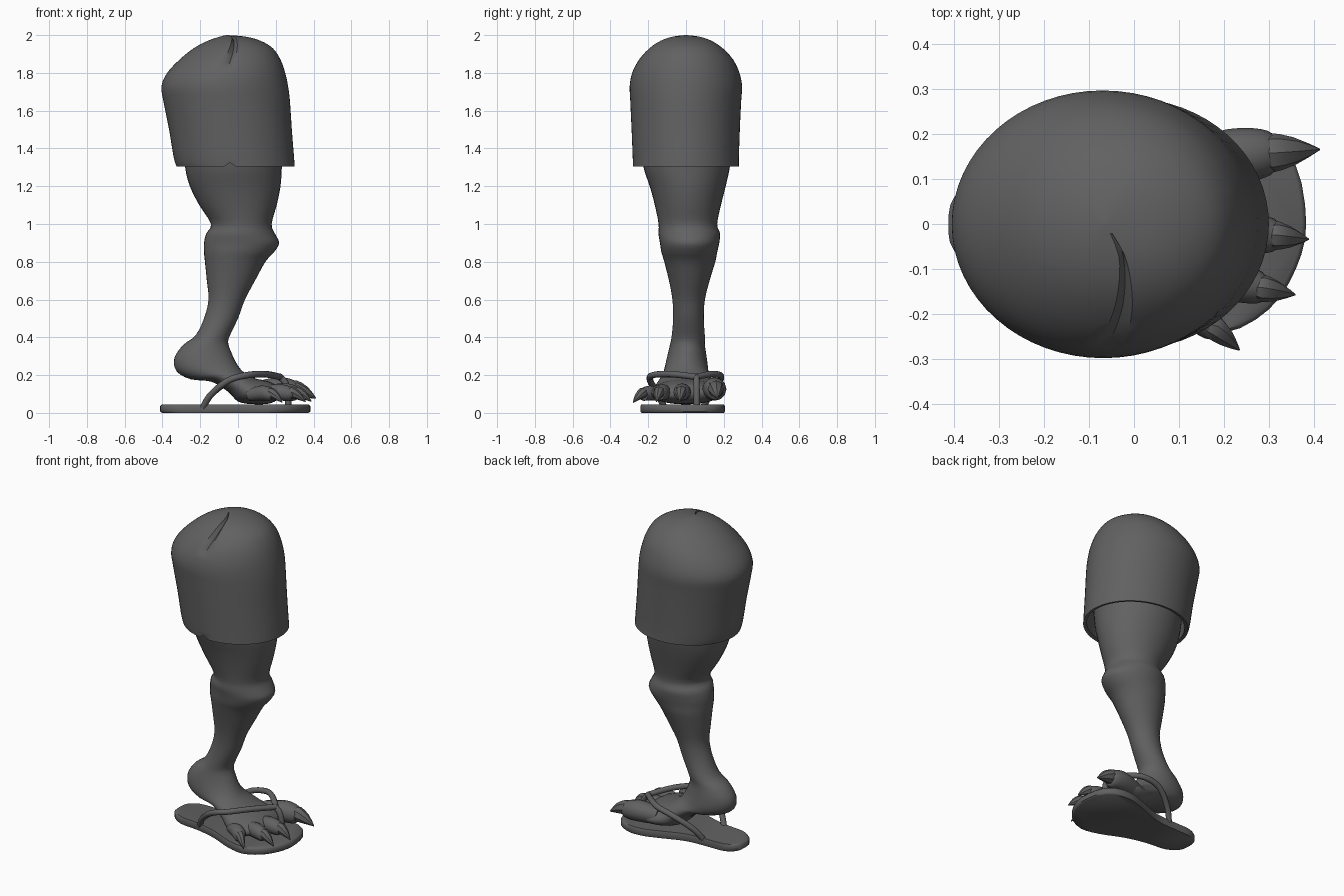
import bpy, bmesh, math
from mathutils import Vector

grey = bpy.data.materials.new("dark grey")
grey.diffuse_color = (0.12, 0.12, 0.12, 1)


def finish(name, bm, angle=40):
    bmesh.ops.recalc_face_normals(bm, faces=bm.faces)
    me = bpy.data.meshes.new(name)
    bm.to_mesh(me)
    bm.free()
    me.materials.append(grey)
    ob = bpy.data.objects.new(name, me)
    bpy.context.collection.objects.link(ob)
    bpy.ops.object.select_all(action='DESELECT')
    ob.select_set(True)
    bpy.context.view_layer.objects.active = ob
    bpy.ops.object.shade_smooth_by_angle(angle=math.radians(angle))
    return ob


def smooth(rows, steps, closed=False):
    """Catmull-Rom interpolation of equal-length tuples."""
    n, out = len(rows), []
    for i in range(n if closed else n - 1):
        pick = (lambda k: rows[k % n]) if closed else (lambda k: rows[min(max(k, 0), n - 1)])
        a, b, c, d = (pick(i + k) for k in (-1, 0, 1, 2))
        for s in range(steps):
            t = s / steps
            out.append(tuple(0.5 * (2*q + (r-p)*t + (2*p-5*q+4*r-s4)*t*t + (3*q-p-3*r+s4)*t**3)
                             for p, q, r, s4 in zip(a, b, c, d)))
    return out if closed else out + [rows[-1]]


def skin(rings):
    """Join rings of points into a closed skin; returns bmesh and vertex rings."""
    bm = bmesh.new()
    vs = [[bm.verts.new(p) for p in r] for r in rings]
    n = len(vs[0])
    for a, b in zip(vs, vs[1:]):
        for i in range(n):
            bm.faces.new((a[i], a[(i+1) % n], b[(i+1) % n], b[i]))
    bm.faces.new(vs[0])
    bm.faces.new(vs[-1][::-1])
    return bm, vs


def ring(x0, z0, x1, z1, y0, y1, n):
    """Ellipse spanning two points in the xz plane and a y range."""
    pts = []
    for i in range(n):
        c, s = math.cos(2*math.pi*i/n), math.sin(2*math.pi*i/n)
        pts.append(((x0+x1)/2 + c*(x1-x0)/2, (y0+y1)/2 + s*(y1-y0)/2, (z0+z1)/2 + c*(z1-z0)/2))
    return pts


def tube(name, rows, n=12, steps=4, angle=50):
    """Round tube through (x, y, z, radius) rows."""
    rows = smooth(rows, steps)
    pts = [Vector(r[:3]) for r in rows]
    rings = []
    for i, p in enumerate(pts):
        t = (pts[min(i+1, len(pts)-1)] - pts[max(i-1, 0)]).normalized()
        ref = Vector((0, 1, 0)) if abs(t.y) < 0.9 else Vector((0, 0, 1))
        u = t.cross(ref).normalized()
        v = t.cross(u)
        rings.append([p + rows[i][3] * (u*math.cos(2*math.pi*k/n) + v*math.sin(2*math.pi*k/n))
                      for k in range(n)])
    return finish(name, skin(rings)[0], angle)


# Shorts leg: z, x range, y range
shorts = [(1.305, -0.325, 0.30, -0.28, 0.28), (1.35, -0.34, 0.297, -0.282, 0.28),
          (1.5, -0.365, 0.285, -0.288, 0.285), (1.65, -0.395, 0.275, -0.295, 0.292),
          (1.73, -0.405, 0.265, -0.298, 0.297), (1.80, -0.375, 0.25, -0.285, 0.283),
          (1.87, -0.31, 0.225, -0.25, 0.25), (1.93, -0.235, 0.185, -0.195, 0.195),
          (1.97, -0.16, 0.12, -0.135, 0.135), (1.992, -0.095, 0.04, -0.07, 0.07),
          (2.0, -0.064, -0.056, -0.004, 0.004)]
inner = [(1.45, -0.30, 0.26, -0.255, 0.255), (1.31, -0.305, 0.28, -0.26, 0.26)]
rows = inner + smooth(shorts, 3)
bm, vs = skin([ring(a, z, b, z, c, d, 64) for z, a, b, c, d in rows])
for r, (z, *_) in zip(vs, rows):
    v = r[48]                       # front seam crease and hem notch
    if 1.84 < z < 1.996:
        v.co += Vector((0, 0.014, -0.014))
    elif z < 1.32:
        r[47].co.z += 0.02
finish("shorts_leg", bm, 45)

# Bare leg and foot in one skin
leg = [(1.44, -0.29, 0.235, -0.245, 0.25), (1.3, -0.28, 0.232, -0.225, 0.232),
       (1.2, -0.255, 0.225, -0.192, 0.21), (1.1, -0.205, 0.205, -0.165, 0.185),
       (1.0, -0.143, 0.178, -0.145, 0.165), (0.95, -0.168, 0.195, -0.146, 0.18),
       (0.9, -0.18, 0.218, -0.138, 0.176), (0.85, -0.18, 0.19, -0.13, 0.165),
       (0.8, -0.175, 0.145, -0.115, 0.155), (0.7, -0.165, 0.09, -0.09, 0.125),
       (0.6, -0.156, 0.037, -0.072, 0.10), (0.5, -0.18, 0.0, -0.068, 0.094)]
foot = [(-0.225, 0.41, -0.047, 0.40, -0.076, 0.10), (-0.29, 0.36, -0.05, 0.36, -0.085, 0.10),
        (-0.337, 0.29, -0.035, 0.32, -0.098, 0.108), (-0.325, 0.22, -0.02, 0.285, -0.11, 0.115),
        (-0.25, 0.178, 0.0, 0.25, -0.12, 0.12), (-0.14, 0.165, 0.025, 0.22, -0.13, 0.13),
        (-0.05, 0.11, 0.065, 0.195, -0.155, 0.15), (0.0, 0.06, 0.10, 0.18, -0.175, 0.17),
        (0.08, 0.046, 0.15, 0.17, -0.195, 0.19), (0.17, 0.05, 0.20, 0.15, -0.18, 0.18),
        (0.225, 0.08, 0.23, 0.12, -0.13, 0.13)]
rows = smooth([(a, z, b, z, c, d) for z, a, b, c, d in leg] + foot, 3)
finish("leg_and_foot", skin([ring(*r, 36) for r in rows])[0], 60)

# Toes and claws: root, knuckle, tip, claw end, radius
toes = [("big", (0.10, 0.13), (0.22, 0.15), (0.30, 0.158), (0.413, 0.166), 0.062),
        ("second", (0.12, -0.01), (0.24, -0.02), (0.31, -0.025), (0.388, -0.034), 0.046),
        ("third", (0.10, -0.10), (0.21, -0.125), (0.28, -0.142), (0.358, -0.157), 0.044),
        ("small", (0.06, -0.15), (0.13, -0.19), (0.175, -0.228), (0.234, -0.28), 0.04)]
for name, a, b, c, d, r in toes:
    z = 0.055 + r
    tube(name + "_toe", [(*a, z, r*0.8), (*b, z + 0.01, r), (*c, z, r*0.8),
                         (c[0] + r*0.3, c[1], z - 0.005, r*0.3)])
    m = [(p + q) / 2 for p, q in zip(c, d)]
    s = [p - 0.12*(q - p) for p, q in zip(c, d)]
    tube(name + "_claw", [(*s, z + 0.012, r*0.5), (*c, z + 0.012, r*0.72),
                          (*m, z - 0.008, r*0.5), (*d, z - 0.04, 0.002)], 8, 2, 35)

# Sandal sole: outline lofted through a rounded edge
outline = smooth([(-0.413, 0), (-0.40, 0.06), (-0.34, 0.10), (-0.22, 0.105), (-0.08, 0.115),
                  (0.06, 0.165), (0.18, 0.203), (0.29, 0.195), (0.36, 0.13), (0.383, 0),
                  (0.36, -0.10), (0.30, -0.19), (0.20, -0.242), (0.08, -0.22), (-0.06, -0.16),
                  (-0.20, -0.125), (-0.33, -0.11), (-0.40, -0.06)], 3, True)
edge = [(0.0, 0.975), (0.008, 1), (0.036, 1), (0.045, 0.975)]
finish("sandal_sole", skin([[(x*k, y*k, z) for x, y in outline] for z, k in edge])[0], 50)

# Sandal straps and toe post
S = 0.017
straps = {"outer_strap": [(-0.185, -0.115, 0.03), (-0.14, -0.15, 0.10), (-0.05, -0.19, 0.172),
                          (0.05, -0.175, 0.20), (0.14, -0.08, 0.205), (0.225, 0.055, 0.19)],
          "inner_strap": [(-0.185, 0.09, 0.03), (-0.14, 0.13, 0.10), (-0.04, 0.18, 0.172),
                          (0.07, 0.18, 0.20), (0.15, 0.13, 0.205), (0.225, 0.055, 0.19)],
          "toe_post": [(0.215, 0.055, 0.195), (0.25, 0.056, 0.16), (0.265, 0.057, 0.10),
                       (0.265, 0.057, 0.03)]}
for name, path in straps.items():
    tube(name, [(*p, S) for p in path], 10, 5)
